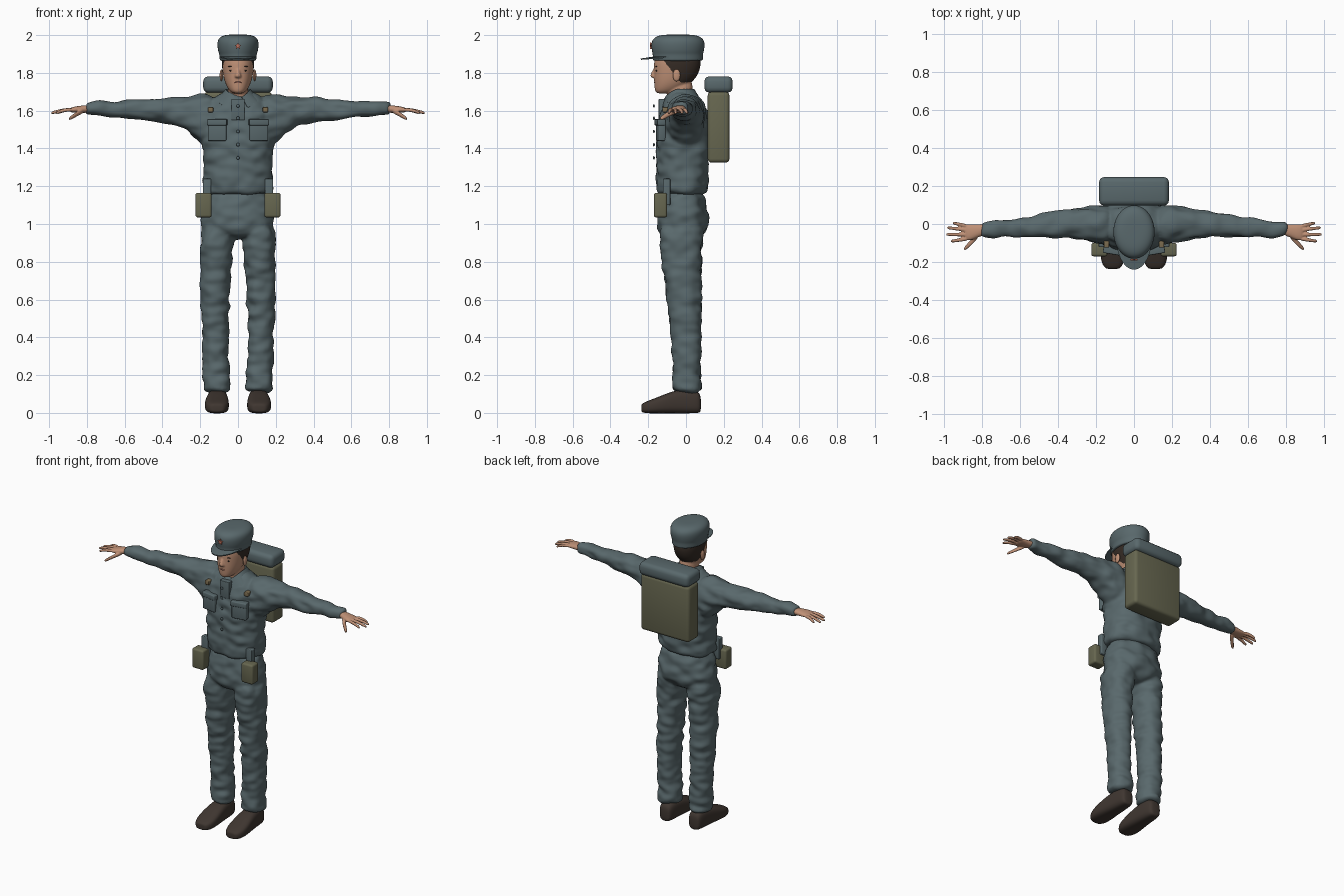
import bpy, bmesh, math
from mathutils import Matrix, Vector, noise

old = bpy.data.objects.get("Cube")
if old:
    bpy.data.objects.remove(old, do_unlink=True)


def material(name, rgb):
    m = bpy.data.materials.new(name)
    m.use_nodes = True
    m.diffuse_color = (*rgb, 1)
    node = next(n for n in m.node_tree.nodes if n.type == 'BSDF_PRINCIPLED')
    node.inputs["Base Color"].default_value = (*rgb, 1)
    node.inputs["Roughness"].default_value = 0.8
    return m


CLOTH = material("blue grey cloth", (0.10, 0.14, 0.15))
CANVAS = material("olive canvas", (0.135, 0.135, 0.08))
SKIN = material("skin", (0.52, 0.28, 0.18))
HAIR = material("dark hair", (0.035, 0.024, 0.018))
LEATHER = material("brown leather", (0.05, 0.037, 0.03))
RED = material("red enamel", (0.55, 0.17, 0.11))
BRASS = material("dull brass", (0.2, 0.15, 0.08))
LIPS = material("lips", (0.36, 0.15, 0.11))


def loft(bm, rings, axis='z', n=20, p=2.2):
    """Closed tube through rings of (position, centre a, centre b, radius a, radius b)."""
    loops = []
    for t, a, b, ra, rb in rings:
        loop = []
        for i in range(n):
            c, s = math.cos(math.tau * i / n), math.sin(math.tau * i / n)
            u = a + ra * math.copysign(abs(c) ** (2 / p), c)
            v = b + rb * math.copysign(abs(s) ** (2 / p), s)
            loop.append(bm.verts.new({'z': (u, v, t), 'x': (t, u, v), 'y': (u, t, v)}[axis]))
        loops.append(loop)
    for lo, hi in zip(loops, loops[1:]):
        for i in range(n):
            j = (i + 1) % n
            bm.faces.new((lo[i], lo[j], hi[j], hi[i]))
    bm.faces.new(loops[0])
    bm.faces.new(loops[-1])


def finish(name, bm, mats, sub=0, mirror=False, voxel=0, bevel=0, solid=0, wrinkle=0, angle=40):
    """Make the object, bake its modifiers, add cloth folds and shade it."""
    bmesh.ops.recalc_face_normals(bm, faces=bm.faces)
    me = bpy.data.meshes.new(name)
    bm.to_mesh(me)
    bm.free()
    ob = bpy.data.objects.new(name, me)
    bpy.context.scene.collection.objects.link(ob)
    add = ob.modifiers.new
    if solid:
        add("thickness", 'SOLIDIFY').thickness = solid
    if bevel:
        b = add("bevel", 'BEVEL')
        b.width, b.segments = bevel, 3
    if sub:
        add("subdivision", 'SUBSURF').levels = sub
    if mirror:
        add("mirror", 'MIRROR').use_mirror_merge = False
    if voxel:
        r = add("fuse", 'REMESH')
        r.mode, r.voxel_size = 'VOXEL', voxel
        s = add("smooth", 'SMOOTH')
        s.factor, s.iterations = 0.5, 4
    dg = bpy.context.evaluated_depsgraph_get()
    me = bpy.data.meshes.new_from_object(ob.evaluated_get(dg))
    ob.modifiers.clear()
    ob.data = me
    me.materials.clear()
    for m in mats:
        me.materials.append(m)
    if wrinkle:
        moves = [v.normal * wrinkle * noise.noise(Vector((v.co.x * 13, v.co.y * 13, v.co.z * 22)))
                 for v in me.vertices]
        for v, d in zip(me.vertices, moves):
            v.co += d
    bpy.ops.object.select_all(action='DESELECT')
    ob.select_set(True)
    bpy.context.view_layer.objects.active = ob
    bpy.ops.object.shade_smooth_by_angle(angle=math.radians(angle))
    return ob


def box(name, lo, hi, mat, bevel=0.004, mirror=False, turn=0):
    lo, hi = Vector(lo), Vector(hi)
    bm = bmesh.new()
    bmesh.ops.create_cube(bm, size=1, matrix=Matrix.Translation((lo + hi) / 2)
                          @ Matrix.Rotation(turn, 4, 'Z') @ Matrix.Diagonal((*(hi - lo), 1)))
    return finish(name, bm, [mat], bevel=bevel, mirror=mirror)


def ball(name, centre, radii, mat, mirror=False, turn=0):
    bm = bmesh.new()
    bmesh.ops.create_uvsphere(bm, u_segments=16, v_segments=10, radius=1,
                              matrix=Matrix.Translation(centre) @ Matrix.Rotation(turn, 4, 'Y')
                              @ Matrix.Diagonal((*radii, 1)))
    return finish(name, bm, [mat], mirror=mirror)


# Jacket: torso and sleeves fused
bm = bmesh.new()
loft(bm, [(1.15, 0, -.02, .165, .11), (1.165, 0, -.02, .187, .132), (1.2, 0, -.022, .184, .137),
          (1.3, 0, -.018, .185, .14), (1.42, 0, -.015, .19, .145), (1.52, 0, -.012, .195, .138),
          (1.6, 0, -.01, .19, .124), (1.66, 0, -.015, .15, .1), (1.7, 0, -.02, .08, .07)], p=2.4)
loft(bm, [(.1, -.005, 1.545, .105, .14), (.19, -.005, 1.55, .105, .14), (.24, 0, 1.575, .092, .108),
          (.3, 0, 1.595, .08, .08), (.4, 0, 1.605, .07, .067), (.5, -.01, 1.605, .06, .057),
          (.6, -.018, 1.608, .052, .048), (.7, -.025, 1.61, .046, .04),
          (.78, -.027, 1.612, .044, .034), (.81, -.028, 1.612, .042, .032)], 'x')
finish("jacket", bm, [CLOTH], sub=2, mirror=True, voxel=.009, wrinkle=.012)

# Trousers: hips and legs fused
bm = bmesh.new()
loft(bm, [(1.2, 0, -.02, .16, .11), (1.12, 0, -.02, .18, .122), (1.05, 0, -.018, .193, .137),
          (.98, 0, -.018, .198, .137), (.94, 0, -.02, .17, .11), (.92, 0, -.02, .1, .07)])
loft(bm, [(1.02, .105, -.02, .09, .125), (.9, .112, -.026, .09, .114), (.8, .117, -.022, .084, .104),
          (.6, .122, -.01, .077, .092), (.45, .122, 0, .07, .082), (.3, .118, .003, .067, .076),
          (.2, .114, .004, .072, .076), (.14, .112, .004, .075, .08), (.11, .112, .004, .07, .077)])
finish("trousers", bm, [CLOTH], sub=2, mirror=True, voxel=.009, wrinkle=.012)

# Shoes
bm = bmesh.new()
loft(bm, [(.08, .108, .045, .03, .04), (.065, .108, .058, .045, .06), (0, .108, .062, .052, .065),
          (-.07, .11, .057, .058, .06), (-.14, .112, .042, .066, .045), (-.2, .112, .031, .062, .034),
          (-.232, .112, .026, .042, .024), (-.237, .112, .024, .025, .015)], 'y', p=3)
finish("shoes", bm, [LEATHER], sub=2, mirror=True)

# Hands: palm, four fingers and thumb fused
bm = bmesh.new()
loft(bm, [(.78, -.028, 1.61, .032, .022), (.82, -.035, 1.608, .033, .02),
          (.86, -.045, 1.606, .044, .017), (.895, -.045, 1.603, .043, .012)], 'x')
for y0, y1, tip in ((-.012, .005, .955), (-.034, -.02, .985), (-.056, -.055, .99), (-.077, -.09, .965)):
    loft(bm, [(.87, y0, 1.604, .011, .011), (.915, (y0 + y1) / 2, 1.606, .0105, .0105),
              (tip - .008, y1, 1.59, .009, .009), (tip, y1, 1.587, .006, .006)], 'x', n=10)
loft(bm, [(.815, -.05, 1.6, .02, .014), (.85, -.09, 1.585, .018, .014), (.88, -.12, 1.565, .015, .012),
          (.897, -.133, 1.555, .01, .008)], 'x', n=10)
finish("hands", bm, [SKIN], sub=1, mirror=True, voxel=.004)

# Head, neck and nose, with the hair coloured by position
bm = bmesh.new()
loft(bm, [(1.69, 0, -.115, .022, .035), (1.7, 0, -.105, .042, .06), (1.73, 0, -.082, .062, .086),
          (1.77, 0, -.058, .077, .113), (1.82, 0, -.047, .085, .124), (1.87, 0, -.045, .088, .127),
          (1.92, 0, -.045, .07, .1)])
loft(bm, [(1.6, 0, -.03, .06, .065), (1.68, 0, -.035, .055, .065), (1.78, 0, -.03, .055, .075)])
loft(bm, [(1.772, 0, -.163, .017, .014), (1.782, 0, -.171, .02, .022), (1.8, 0, -.168, .011, .017),
          (1.83, 0, -.16, .009, .01)], n=12)
head = finish("head", bm, [SKIN, HAIR], sub=2, voxel=.005)
for f in head.data.polygons:
    x, y, z = f.center
    f.material_index = int(z > 1.75 and y + .03 > (1.75 - z) * .75)
ball("ears", (.088, -.05, 1.787), (.009, .02, .032), SKIN, True)
ball("eyes", (.034, -.156, 1.812), (.013, .005, .005), HAIR, True)
ball("eyebrows", (.035, -.157, 1.833), (.018, .005, .0035), HAIR, True, -.12)
ball("mouth", (0, -.162, 1.75), (.022, .008, .006), LIPS)

# Cap crown, peak and star
bm = bmesh.new()
loft(bm, [(1.862, 0, -.043, .094, .13), (1.868, 0, -.043, .098, .134), (1.9, 0, -.043, .099, .134),
          (1.912, 0, -.043, .106, .138), (1.955, 0, -.042, .112, .145), (1.985, 0, -.042, .104, .132),
          (2.0, 0, -.042, .075, .098), (2.003, 0, -.042, .04, .05)], n=24, p=2)
finish("cap", bm, [CLOTH], sub=2)
bm = bmesh.new()
rows = []
for i in range(21):
    a = math.pi * (1.06 + .88 * i / 20)
    c, s = math.cos(a), math.sin(a)
    rows.append([bm.verts.new((.09 * c, -.05 + .11 * s, 1.888)),
                 bm.verts.new((.094 * c, -.07 + .17 * s, 1.888 + .012 * s))])
for r, q in zip(rows, rows[1:]):
    bm.faces.new((r[0], r[1], q[1], q[0]))
finish("cap_peak", bm, [CLOTH], solid=.007)
bm = bmesh.new()
star = [bm.verts.new(((.019 if i % 2 == 0 else .009) * math.sin(i * math.pi / 5), -.183,
                      1.942 + (.019 if i % 2 == 0 else .009) * math.cos(i * math.pi / 5)))
        for i in range(10)]
bm.faces.new(star)
finish("cap_star", bm, [RED], solid=.008)

# Open turned-down collar
bm = bmesh.new()
rows = []
for i in range(25):
    a = -math.pi / 2 + .3 + (math.tau - .6) * i / 24
    c, s = math.cos(a), math.sin(a)
    front = max(0, -s) ** 2
    rows.append([bm.verts.new((.066 * c, -.035 + .078 * s, 1.715 - .045 * front)),
                 bm.verts.new(((.1 + .08 * front) * c, -.03 + .1 * s, 1.672 - .06 * front))])
for r, q in zip(rows, rows[1:]):
    bm.faces.new((r[0], r[1], q[1], q[0]))
finish("collar", bm, [CLOTH], solid=.012)

# Jacket details
box("neck_placket", (-.035, -.145, 1.55), (.035, -.105, 1.662), CLOTH)
box("chest_pockets", (.06, -.153, 1.44), (.158, -.115, 1.54), CLOTH, .006, True, .16)
box("pocket_flaps", (.056, -.16, 1.522), (.162, -.115, 1.555), CLOTH, .006, True, .16)
box("chest_badges", (.131, -.125, 1.591), (.159, -.085, 1.619), BRASS, .005, True)
for i, z in enumerate((1.625, 1.56, 1.49, 1.42, 1.35)):
    ball(f"button_{i + 1}", (0, -.17, z), (.009, .005, .009), CLOTH)

# Belt pouches and their hangers
box("belt_pouches", (.14, -.17, 1.035), (.225, -.1, 1.165), CANVAS, .012, True)
box("pouch_hangers", (.142, -.122, 1.1), (.186, -.083, 1.24), CLOTH, .005, True)

# Backpack with blanket roll
box("backpack", (-.18, .115, 1.325), (.18, .23, 1.7), CANVAS, .02)
box("blanket_roll", (-.184, .097, 1.695), (.184, .247, 1.782), CLOTH, .028)
